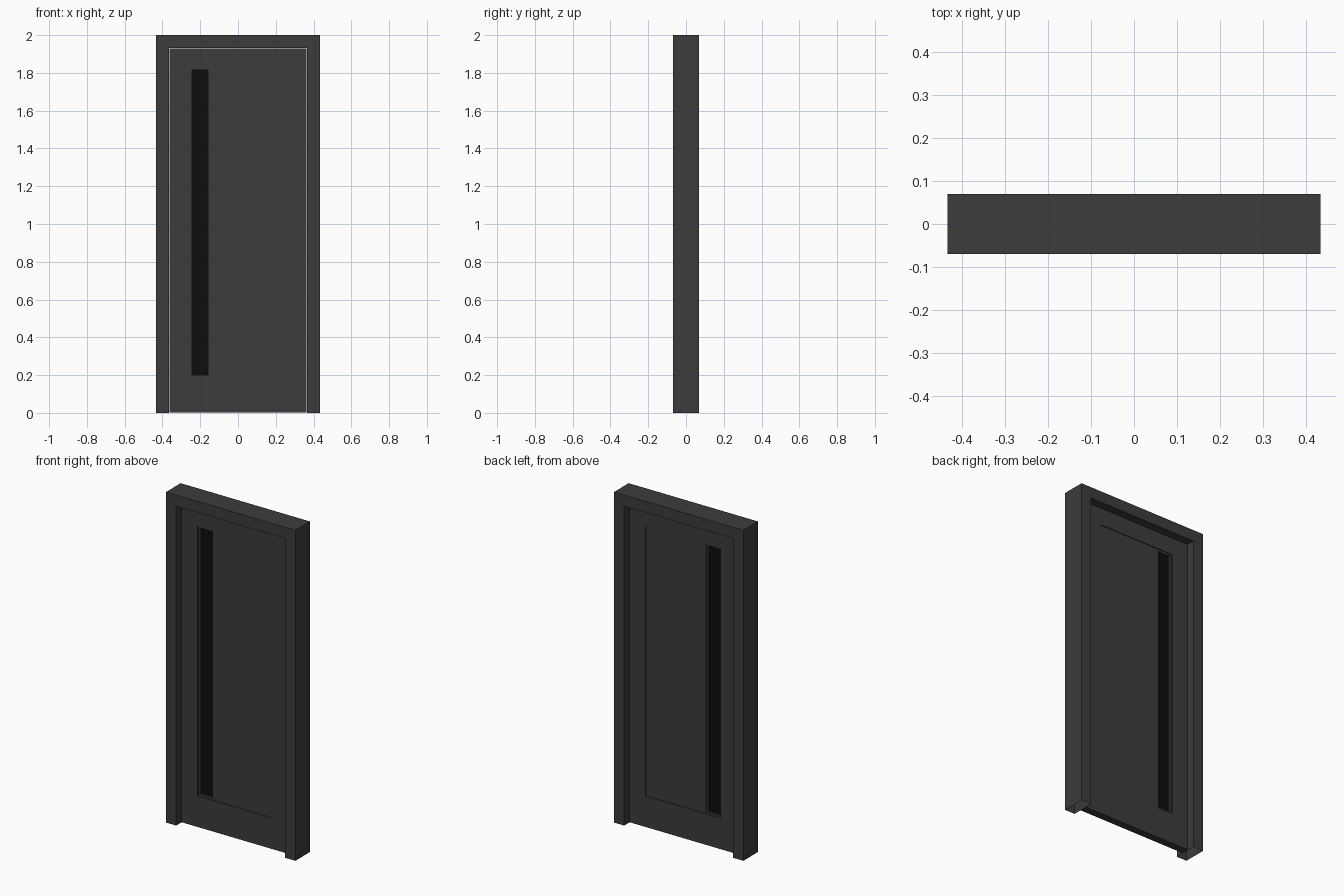
import bpy, bmesh

if "Cube" in bpy.data.objects:
    bpy.data.objects.remove(bpy.data.objects["Cube"])


def material(name, value):
    m = bpy.data.materials.new(name)
    m.diffuse_color = (value, value, value, 1)
    m.use_nodes = True
    m.node_tree.nodes["Principled BSDF"].inputs["Base Color"].default_value = m.diffuse_color
    return m


PAINT = material("dark_paint", 0.045)
GLASS = material("black_glass", 0.004)


def finish(name, bm, mat):
    bmesh.ops.recalc_face_normals(bm, faces=bm.faces)
    mesh = bpy.data.meshes.new(name)
    bm.to_mesh(mesh)
    bm.free()
    mesh.materials.append(mat)
    obj = bpy.data.objects.new(name, mesh)
    bpy.context.collection.objects.link(obj)
    return obj


def add_box(bm, x0, x1, z0, z1, half_depth):
    verts = bmesh.ops.create_cube(bm, size=1)["verts"]
    for v in verts:
        v.co = ((x0 + x1) / 2 + v.co.x * (x1 - x0),
                v.co.y * 2 * half_depth,
                (z0 + z1) / 2 + v.co.z * (z1 - z0))


def box(name, x0, x1, z0, z1, half_depth, mat=PAINT):
    bm = bmesh.new()
    add_box(bm, x0, x1, z0, z1, half_depth)
    return finish(name, bm, mat)


# Outer frame: an arch outline extruded through the wall, open at the feet
W, IN, TOP, HEAD, DEPTH = 0.433, 0.365, 2.0, 1.932, 0.07
bm = bmesh.new()
outline = [(-W, 0), (-W, TOP), (W, TOP), (W, 0),
           (IN, 0), (IN, HEAD), (-IN, HEAD), (-IN, 0)]
face = bm.faces.new([bm.verts.new((x, -DEPTH, z)) for x, z in outline])
ext = bmesh.ops.extrude_face_region(bm, geom=[face], use_keep_orig=True)
bmesh.ops.translate(bm, vec=(0, 2 * DEPTH, 0),
                    verts=[g for g in ext["geom"] if isinstance(g, bmesh.types.BMVert)])
bmesh.ops.recalc_face_normals(bm, faces=bm.faces)
feet = [f for f in bm.faces if all(v.co.z < 0.001 for v in f.verts)]
bmesh.ops.delete(bm, geom=feet, context='FACES')
finish("door_frame", bm, PAINT)

# Door leaf: two stiles with rails between them
LEAF, STILE, BOT, LEAF_TOP = 0.362, 0.254, 0.003, 1.929
R0, R1 = 0.19, 1.825
LEAF_Y, PANEL_Y, GLASS_Y = 0.023, 0.018, 0.004
box("left_stile", -LEAF, -STILE, BOT, LEAF_TOP, LEAF_Y)
box("right_stile", STILE, LEAF, BOT, LEAF_TOP, LEAF_Y)
box("top_rail", -STILE, STILE, R1, LEAF_TOP, LEAF_Y)
box("bottom_rail", -STILE, STILE, BOT, R0, LEAF_Y)

# Slightly recessed panel beside the tall glazed slot
SPLIT, BEAD = -0.148, 0.011
box("panel", SPLIT, STILE, R0, R1, PANEL_Y)

# Glazing bead around the slot
bm = bmesh.new()
for x0, x1, z0, z1 in ((-STILE, -STILE + BEAD, R0, R1),
                       (SPLIT - BEAD, SPLIT, R0, R1),
                       (-STILE + BEAD, SPLIT - BEAD, R0, R0 + BEAD),
                       (-STILE + BEAD, SPLIT - BEAD, R1 - BEAD, R1)):
    add_box(bm, x0, x1, z0, z1, PANEL_Y - 0.001)
finish("glazing_bead", bm, PAINT)

# Glass pane
box("glass_pane", -STILE + BEAD, SPLIT - BEAD, R0 + BEAD, R1 - BEAD, GLASS_Y, GLASS)
